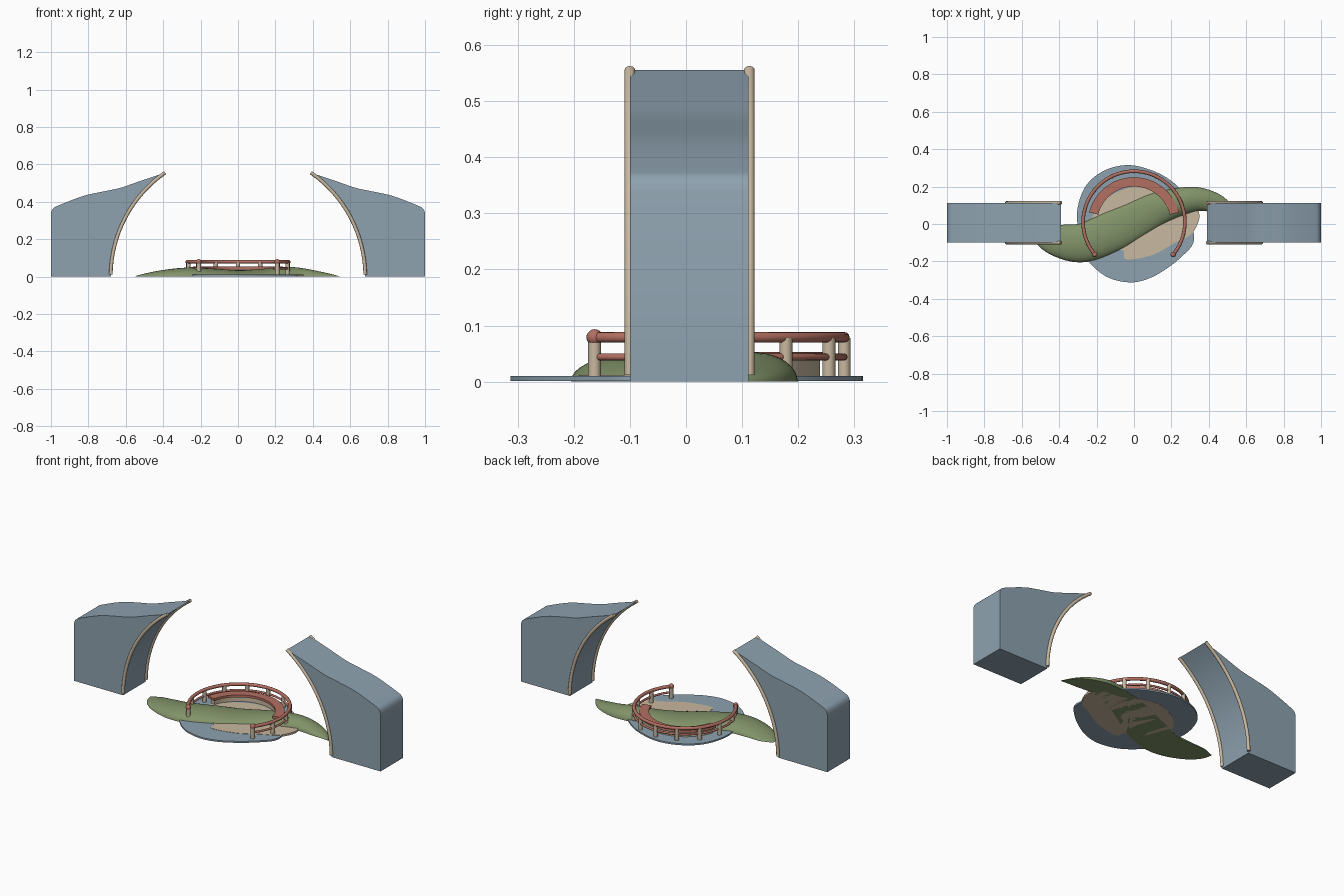
import bpy, bmesh, math
from mathutils import Vector

if "Cube" in bpy.data.objects:
    bpy.data.objects.remove(bpy.data.objects["Cube"])


def mat(name, rgb):
    m = bpy.data.materials.new(name)
    m.diffuse_color = (*rgb, 1)
    m.use_nodes = True
    m.node_tree.nodes["Principled BSDF"].inputs["Base Color"].default_value = m.diffuse_color
    return m


BLUE = mat("slate_blue", (0.27, 0.36, 0.43))
RED = mat("brick_red", (0.45, 0.16, 0.12))
TAN = mat("sand_tan", (0.58, 0.48, 0.35))
GREEN = mat("grass_green", (0.22, 0.29, 0.14))


def make(name, verts, faces, material, angle=35):
    me = bpy.data.meshes.new(name)
    me.from_pydata([tuple(v) for v in verts], [], faces)
    bm = bmesh.new()
    bm.from_mesh(me)
    bmesh.ops.remove_doubles(bm, verts=bm.verts, dist=1e-5)
    bmesh.ops.recalc_face_normals(bm, faces=bm.faces)
    bm.to_mesh(me)
    bm.free()
    ob = bpy.data.objects.new(name, me)
    bpy.context.collection.objects.link(ob)
    me.materials.append(material)
    bpy.ops.object.select_all(action='DESELECT')
    ob.select_set(True)
    bpy.context.view_layer.objects.active = ob
    bpy.ops.object.shade_smooth_by_angle(angle=math.radians(angle))
    return ob


def spline(pts, n=6, closed=False):
    """Catmull-Rom interpolation of tuples of any length."""
    out, N = [], len(pts)
    get = (lambda i: pts[i % N]) if closed else (lambda i: pts[max(0, min(N - 1, i))])
    for i in range(N if closed else N - 1):
        q = [get(i + k) for k in (-1, 0, 1, 2)]
        for s in range(n):
            t = s / n
            out.append(tuple(0.5 * (2 * b + (c - a) * t + (2 * a - 5 * b + 4 * c - d) * t * t
                                    + (3 * b - a - 3 * c + d) * t ** 3) for a, b, c, d in zip(*q)))
    return out if closed else out + [pts[-1]]


def prism(name, low, high, material, angle=35):
    n = len(low)
    faces = [tuple(range(n)), tuple(range(n, 2 * n))]
    faces += [(i, (i + 1) % n, n + (i + 1) % n, n + i) for i in range(n)]
    return make(name, low + high, faces, material, angle)


def sweep(name, rings, material, angle=35):
    k, n = len(rings[0]), len(rings)
    faces = [(i * k + j, i * k + (j + 1) % k, (i + 1) * k + (j + 1) % k, (i + 1) * k + j)
             for i in range(n - 1) for j in range(k)]
    faces += [tuple(range(k)), tuple(range((n - 1) * k, n * k))]
    return make(name, [v for r in rings for v in r], faces, material, angle)


def tube(name, path, r, material, up, k=12):
    rings = []
    for i, p in enumerate(path):
        t = (path[min(i + 1, len(path) - 1)] - path[max(i - 1, 0)]).normalized()
        s = t.cross(up).normalized()
        u = s.cross(t)
        rings.append([p + r * (math.cos(a) * s + math.sin(a) * u)
                      for a in (2 * math.pi * j / k for j in range(k))])
    return sweep(name, rings, material, 50)


def arc(r, a0, a1, z, cy=0.01, n=56):
    return [Vector((r * math.cos(a), cy + r * math.sin(a), z))
            for a in (math.radians(a0 + (a1 - a0) * i / n) for i in range(n + 1))]


# Curved ramps with a rounded back and tube edging, mirrored in x
R = 0.676
face = [(0.004 + R * math.cos(a), R * math.sin(a))
        for a in (math.radians(55.2) * i / 24 for i in range(25))]
crest = spline([(0.39, 0.555), (0.525, 0.51), (0.63, 0.474), (0.72, 0.455),
                (0.83, 0.43), (0.96, 0.38), (0.99, 0.362), (1.0, 0.34)], 5)
profile = face + crest[1:] + [(1.0, 0.0)]
for side, sx in (("left", -1), ("right", 1)):
    prism(side + "_ramp", [Vector((sx * x, -0.1, z)) for x, z in profile],
          [Vector((sx * x, 0.111, z)) for x, z in profile], BLUE)
    for edge, y in (("front", -0.1), ("back", 0.113)):
        path = [Vector((sx * (0.004 + R * math.cos(a)), y, R * math.sin(a)))
                for a in (math.radians(1 + 54.2 * i / 24) for i in range(25))]
        tube(f"{side}_ramp_{edge}_edging", path, 0.0095, TAN, Vector((0, 1, 0)))

# Flat pond and sand patch
pond = spline([(-0.03, 0.315), (0.1, 0.285), (0.2, 0.23), (0.275, 0.15), (0.3, 0.04),
               (0.32, -0.09), (0.26, -0.17), (0.165, -0.245), (0.07, -0.295), (-0.03, -0.312),
               (-0.15, -0.28), (-0.25, -0.19), (-0.285, -0.08), (-0.305, 0.06),
               (-0.26, 0.2), (-0.16, 0.285)], 6, True)
sand = spline([(0.35, 0.05), (0.31, -0.05), (0.22, -0.1), (0.1, -0.165), (-0.04, -0.19),
               (-0.06, -0.14), (-0.15, -0.12), (-0.23, -0.02), (-0.2, 0.08), (-0.12, 0.155),
               (0, 0.2), (0.1, 0.18), (0.2, 0.13), (0.29, 0.12)], 6, True)
for name, pts, z0, z1, m in (("pond", pond, 0.001, 0.01, BLUE), ("sand", sand, 0.0, 0.0115, TAN)):
    prism(name, [Vector((x, y, z0)) for x, y in pts], [Vector((x, y, z1)) for x, y in pts], m)

# Winding grass mound: x, y, half width, height
stations = spline([(-0.55, -0.03, 0.002, 0.001), (-0.5, -0.055, 0.055, 0.015),
                   (-0.4, -0.09, 0.088, 0.035), (-0.27, -0.1, 0.105, 0.048),
                   (-0.12, -0.04, 0.11, 0.042), (0, 0.02, 0.1, 0.034), (0.12, 0.08, 0.09, 0.04),
                   (0.25, 0.12, 0.075, 0.052), (0.35, 0.132, 0.063, 0.044),
                   (0.46, 0.105, 0.045, 0.022), (0.545, 0.06, 0.002, 0.001)], 5)
rings = []
for i, (x, y, w, h) in enumerate(stations):
    a, b = stations[max(i - 1, 0)], stations[min(i + 1, len(stations) - 1)]
    t = Vector((b[0] - a[0], b[1] - a[1], 0)).normalized()
    s = Vector((-t.y, t.x, 0))
    rings.append([Vector((x, y, 0)) + s * w * math.cos(q) + Vector((0, 0, h * math.sin(q)))
                  for q in (math.pi * j / 16 for j in range(17))])
sweep("grass_mound", rings, GREEN, 40)


# Curved bench: seat on a narrower base
def curved_block(name, r0, r1, z0, z1, a0, m):
    outs = [arc(r, a0, 180 - a0, z, 0.003, 40) for r, z in ((r0, z0), (r1, z0), (r1, z1), (r0, z1))]
    sweep(name, [list(q) for q in zip(*outs)], m)


curved_block("bench_seat", 0.197, 0.247, 0.039, 0.053, 14, RED)
curved_block("bench_base", 0.206, 0.236, 0.01, 0.04, 17, TAN)

# Circular railing, open at the front
A0, A1, RR = -39.5, 219.5, 0.272
UP = Vector((0, 0, 1))
tube("top_rail", arc(RR, A0, A1, 0.079), 0.0095, RED, UP)
tube("lower_rail", arc(RR, A0, A1, 0.044), 0.006, RED, UP)
for i, p in enumerate(arc(RR, A0, A1, 0.0, n=10)):
    tube(f"rail_post_{i}", [p + Vector((0, 0, 0.008)), p + Vector((0, 0, 0.078))],
         0.0115, TAN, Vector((0, 1, 0)))
for name, a in (("right", A0), ("left", A1)):
    q = arc(RR, a, a, 0.079, n=1)[0]
    bpy.ops.mesh.primitive_uv_sphere_add(segments=16, ring_count=10, radius=0.0145, location=q)
    ob = bpy.context.object
    ob.name = name + "_rail_end_knob"
    ob.data.materials.append(RED)
    bpy.ops.object.shade_smooth()
